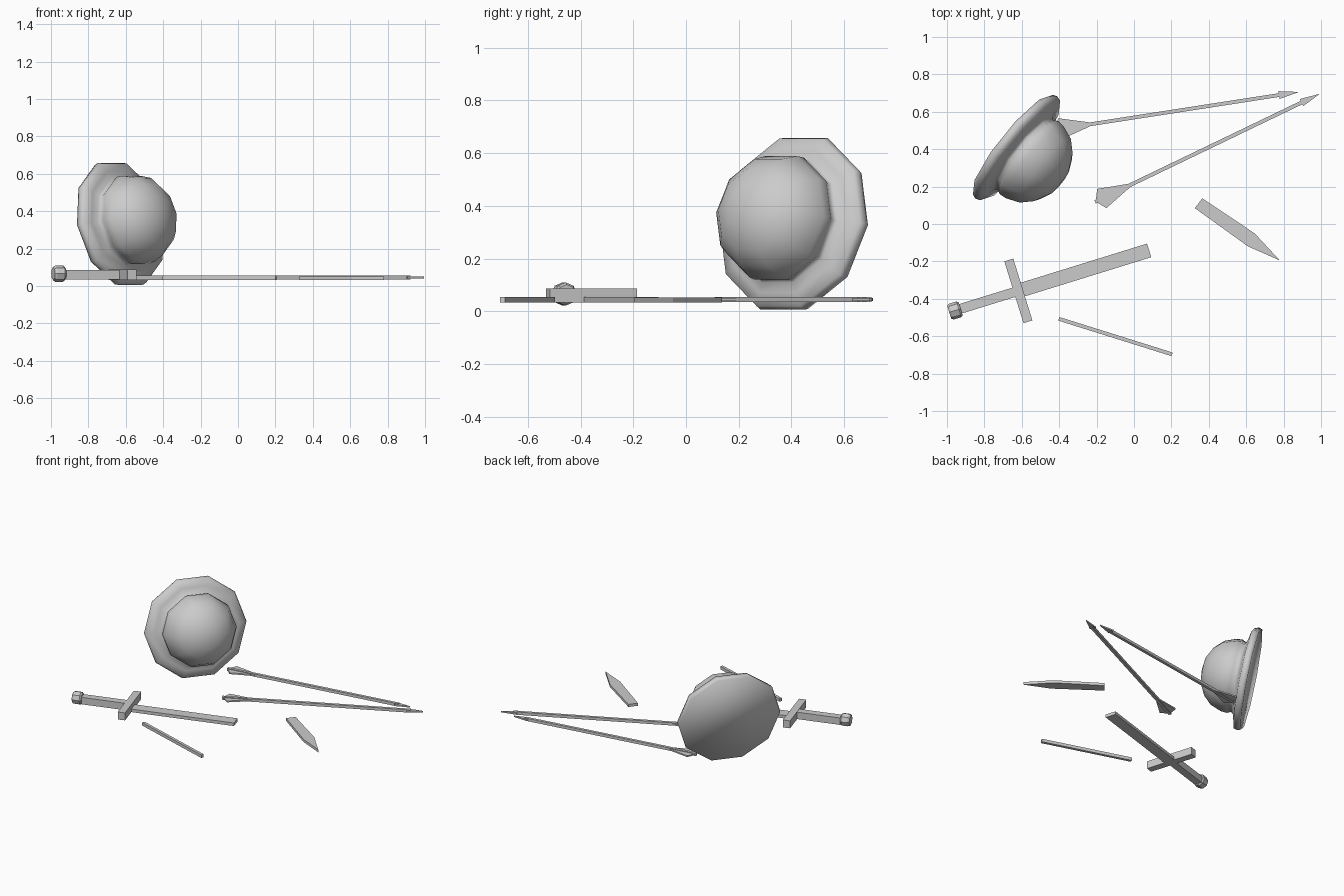
import bpy, math
from mathutils import Matrix, Vector

if "Cube" in bpy.data.objects:
    bpy.data.objects.remove(bpy.data.objects["Cube"])

grey = bpy.data.materials.new("plain_grey")
grey.diffuse_color = (0.6, 0.6, 0.6, 1)
grey.use_nodes = True
grey.node_tree.nodes["Principled BSDF"].inputs["Base Color"].default_value = grey.diffuse_color


def make(name, verts, faces, smooth=False):
    me = bpy.data.meshes.new(name)
    me.from_pydata([tuple(v) for v in verts], [], faces)
    me.materials.append(grey)
    for p in me.polygons:
        p.use_smooth = smooth
    ob = bpy.data.objects.new(name, me)
    bpy.context.collection.objects.link(ob)
    return ob


def plate(name, outline, z0, z1, origin=(0, 0), angle=0):
    """Extrude a counter-clockwise outline, laid flat and turned by angle."""
    n = len(outline)
    rot = Matrix.Rotation(math.radians(angle), 2)
    pts = [rot @ Vector(p) + Vector(origin) for p in outline]
    verts = [(p.x, p.y, z) for z in (z0, z1) for p in pts]
    faces = [tuple(reversed(range(n))), tuple(range(n, 2 * n))]
    faces += [(i, (i + 1) % n, n + (i + 1) % n, n + i) for i in range(n)]
    return make(name, verts, faces)


def bar(name, u0, u1, v0, v1, z0, z1, origin, angle):
    return plate(name, [(u0, v0), (u1, v0), (u1, v1), (u0, v1)], z0, z1, origin, angle)


def lathe(name, profile, sides, matrix, smooth, offset=0.0):
    """Rings of (radius, height) capped at both ends, around local z."""
    verts, faces = [], []
    for r, h in profile:
        for i in range(sides):
            a = 2 * math.pi * i / sides + offset
            verts.append(matrix @ Vector((r * math.cos(a), r * math.sin(a), h)))
    for k in range(len(profile) - 1):
        for i in range(sides):
            j = (i + 1) % sides
            faces.append((k * sides + i, k * sides + j, (k + 1) * sides + j, (k + 1) * sides + i))
    faces.append(tuple(reversed(range(sides))))
    last = (len(profile) - 1) * sides
    faces.append(tuple(range(last, last + sides)))
    return make(name, verts, faces, smooth)


def frame(x_axis, z_axis, origin):
    z = Vector(z_axis).normalized()
    x = Vector(x_axis)
    x = (x - z * x.dot(z)).normalized()
    y = z.cross(x)
    m = Matrix((x, y, z)).transposed().to_4x4()
    m.translation = origin
    return m


# Wide-brimmed helmet standing on its rim, crown facing front right
helmet_frame = frame((0.63, 0.78, 0), (0.76, -0.61, 0.21), (-0.63, 0.41, 0.332))
lathe("helmet", [(0.342, -0.022), (0.35, 0.0), (0.342, 0.027), (0.29, 0.038), (0.25, 0.05),
                 (0.238, 0.065), (0.25, 0.09), (0.247, 0.13), (0.218, 0.205),
                 (0.165, 0.26), (0.09, 0.298), (0.02, 0.308)],
      10, helmet_frame, True)

# Broken sword: grip, guard, blade stump, pommel
sword = (-0.965, -0.465)
ANG = 17.2
bar("sword_grip", 0.04, 0.36, -0.026, 0.026, 0.035, 0.085, sword, ANG)
bar("sword_guard", 0.338, 0.388, -0.173, 0.173, 0.033, 0.087, sword, ANG)
bar("sword_blade", 0.38, 1.095, -0.038, 0.038, 0.033, 0.055, sword, ANG)
c, s = math.cos(math.radians(ANG)), math.sin(math.radians(ANG))
lathe("sword_pommel", [(0.036, -0.024), (0.044, -0.012), (0.044, 0.03), (0.036, 0.04)], 8,
      frame((0, 0, 1), (c, s, 0), (sword[0], sword[1], 0.066)), False)

# Broken-off blade tip
plate("blade_tip", [(0.325, 0.085), (0.61, -0.12), (0.78, -0.195), (0.645, -0.05),
                    (0.365, 0.137)], 0.033, 0.052)

# Loose broken shaft
bar("broken_shaft", 0, 0.635, -0.01, 0.01, 0.033, 0.055, (-0.402, -0.507), -17.4)

# Two arrows: shaft, flat head, flat feathers
for i, (tail, ang) in enumerate([((-0.435, 0.502), 8.8), ((-0.208, 0.118), 25.7)], 1):
    bar(f"arrow_{i}_shaft", 0, 1.25, -0.01, 0.01, 0.035, 0.055, tail, ang)
    plate(f"arrow_{i}_head", [(1.225, -0.021), (1.333, 0), (1.225, 0.021)],
          0.04, 0.05, tail, ang)
    plate(f"arrow_{i}_feathers", [(0.04, -0.056), (0.2, -0.011), (0.2, 0.011), (0.04, 0.058),
                                  (0.01, 0.01), (0.01, -0.01)], 0.04, 0.05, tail, ang)
